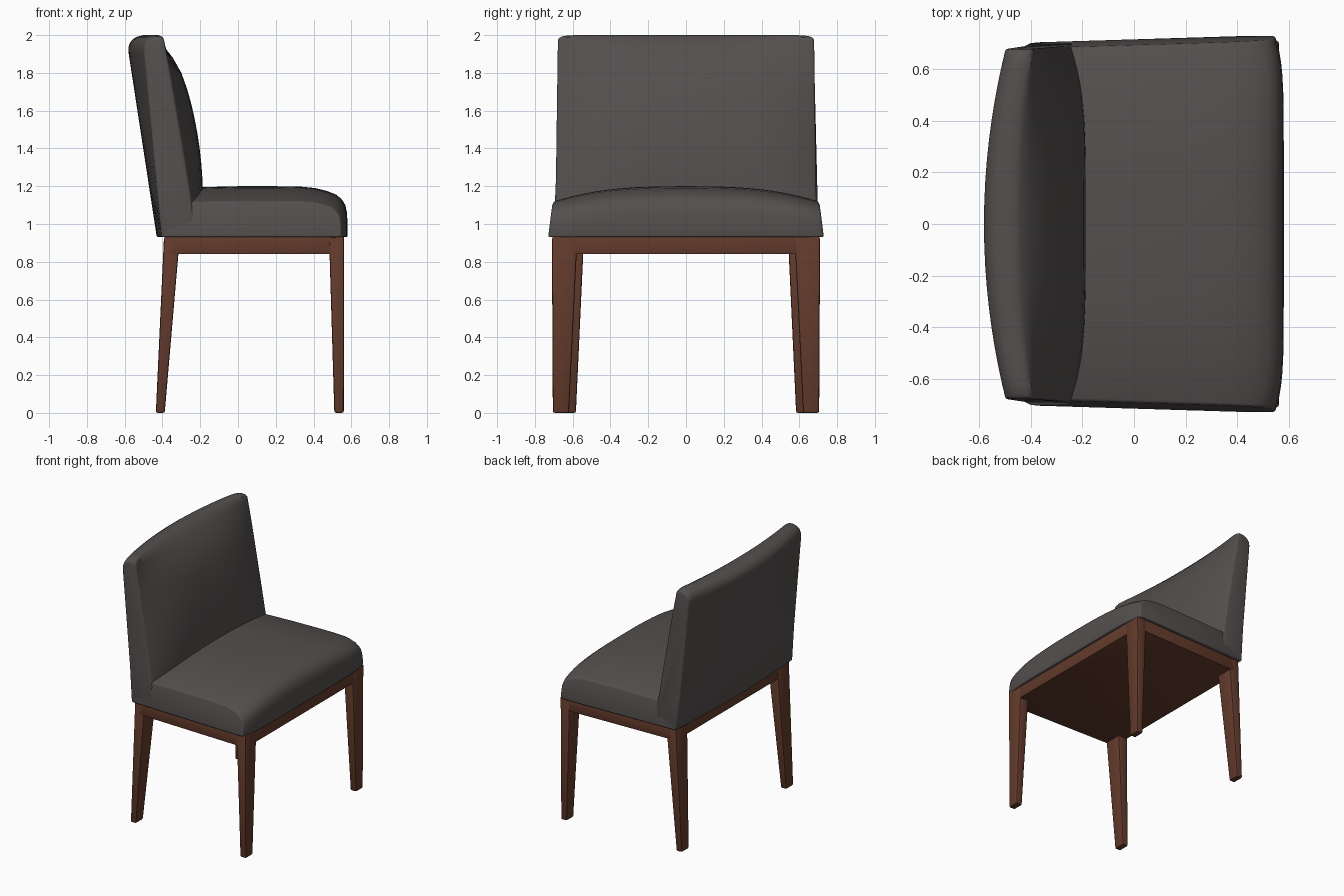
import bpy, bmesh

if "Cube" in bpy.data.objects:
    bpy.data.objects.remove(bpy.data.objects["Cube"])


def material(name, rgb):
    m = bpy.data.materials.new(name)
    m.diffuse_color = (*rgb, 1)
    m.use_nodes = True
    m.node_tree.nodes["Principled BSDF"].inputs["Base Color"].default_value = m.diffuse_color
    return m


GREY = material("charcoal upholstery", (0.088, 0.079, 0.076))
WOOD = material("brown wood", (0.125, 0.043, 0.025))


def finish(name, bm, mat, bevel, segments, angle):
    bmesh.ops.recalc_face_normals(bm, faces=bm.faces)
    me = bpy.data.meshes.new(name)
    bm.to_mesh(me)
    bm.free()
    me.materials.append(mat)
    ob = bpy.data.objects.new(name, me)
    bpy.context.collection.objects.link(ob)
    mod = ob.modifiers.new("soft edges", 'BEVEL')
    mod.width, mod.segments = bevel, segments
    mod.limit_method, mod.angle_limit = 'ANGLE', 0.9
    bpy.ops.object.select_all(action='DESELECT')
    ob.select_set(True)
    bpy.context.view_layer.objects.active = ob
    bpy.ops.object.modifier_apply(modifier=mod.name)
    bpy.ops.object.shade_smooth_by_angle(angle=angle)
    return ob


def interp(table, v):
    """Piecewise linear lookup."""
    if v <= table[0][0]:
        return table[0][1]
    for (a, p), (b, q) in zip(table, table[1:]):
        if v <= b:
            return p + (q - p) * (v - a) / (b - a)
    return table[-1][1]


def loft(name, profile, place):
    """Sweep a closed side profile across the width; place(a, b, t) gives a point."""
    half = [0, .12, .24, .36, .48, .6, .7, .79, .86, .92, .96, .985, 1]
    ts = [-t for t in half[:0:-1]] + half
    bm = bmesh.new()
    rings = [[bm.verts.new(place(a, b, t)) for a, b in profile] for t in ts]
    n = len(profile)
    for r, s in zip(rings, rings[1:]):
        for i in range(n):
            bm.faces.new((r[i], r[(i + 1) % n], s[(i + 1) % n], s[i]))
    bm.faces.new(rings[0])
    bm.faces.new(rings[-1])
    return finish(name, bm, GREY, 0.01, 3, 0.7)


def tapered_block(name, bottom, top, bevel):
    """Block between two four-point outlines."""
    bm = bmesh.new()
    lo = [bm.verts.new(p) for p in bottom]
    hi = [bm.verts.new(p) for p in top]
    bm.faces.new(lo)
    bm.faces.new(hi)
    for i in range(4):
        j = (i + 1) % 4
        bm.faces.new((lo[i], lo[j], hi[j], hi[i]))
    return finish(name, bm, WOOD, bevel, 2, 0.6)


def rect(x0, x1, y0, y1, z):
    return [(x0, y0, z), (x1, y0, z), (x1, y1, z), (x0, y1, z)]


# Seat cushion: domed top, rolled front edge, sides flaring to the front
def seat_point(x, z, t):
    a = abs(t)
    lift = (z - 0.93) / 0.27
    w = 0.704 + 0.026 * min(1, max(0, (x + 0.4) / 0.85)) - 0.09 * (z - 0.93)
    if x > 0.4:
        x -= 0.035 * a ** 8 * min(1, (x - 0.4) / 0.15)
    return x, t * w, z - 0.08 * a ** 2.8 * lift


loft("seat_cushion",
     [(-.39, .93), (0, .93), (.4, .93), (.58, .93), (.58, 1.0), (.577, 1.06),
      (.568, 1.1), (.55, 1.13), (.52, 1.155), (.47, 1.175), (.41, 1.19),
      (.33, 1.198), (.2, 1.2), (0, 1.2), (-.2, 1.195), (-.39, 1.19)],
     seat_point)

# Backrest: leaning, bowed to the rear, padded lower front
FRONT_MID = [(1.2, -.186), (1.3, -.192), (1.4, -.203), (1.5, -.218), (1.6, -.238),
             (1.7, -.264), (1.8, -.3), (1.88, -.345), (1.95, -.4), (1.99, -.44)]


def back_point(u, z, t):
    a = abs(t)
    k = (z - 0.93) / 1.0
    rear = -.405 - .093 * k - (.025 + .06 * k) * (1 - a * a)
    edge = interp([(.93, -.22), (1.13, -.25), (1.98, -.39)], z)
    power = interp([(1.2, 4.5), (1.9, 2.2)], z)
    front = edge + (interp(FRONT_MID, z) - edge) * (1 - a ** power)
    w = interp([(.93, .702), (1.13, .69), (2, .678)], z)
    drop = 0.02 * a ** 30 * max(0, (z - 1.8) / 0.2)
    return rear + (front - rear) * u, t * w, z - drop


loft("backrest",
     [(0, .93), (0, 1.2), (0, 1.5), (0, 1.75), (0, 1.9), (.01, 1.93), (.07, 1.955),
      (.18, 1.975), (.35, 1.99), (.6, 2.0), (.85, 2.0), (1, 1.99), (1, 1.95)]
     + [(1, 1.88 - .08 * i) for i in range(10)] + [(1, .93)],
     back_point)

# Wooden apron under the seat
outline = [(-.39, -.68), (.56, -.708), (.56, .708), (-.39, .68)]
tapered_block("seat_frame", [(x, y, .84) for x, y in outline],
              [(x, y, .935) for x, y in outline], 0.004)

# Tapered legs, mirrored left and right
for side, s in (("right", -1), ("left", 1)):
    tapered_block("front_leg_" + side,
                  rect(.51, .56, s * .62, s * .705, 0),
                  rect(.482, .561, s * .575, s * .71, .93), 0.01)
    tapered_block("back_leg_" + side,
                  rect(-.435, -.388, s * .583, s * .672, 0),
                  rect(-.392, -.308, s * .54, s * .682, .93), 0.01)
